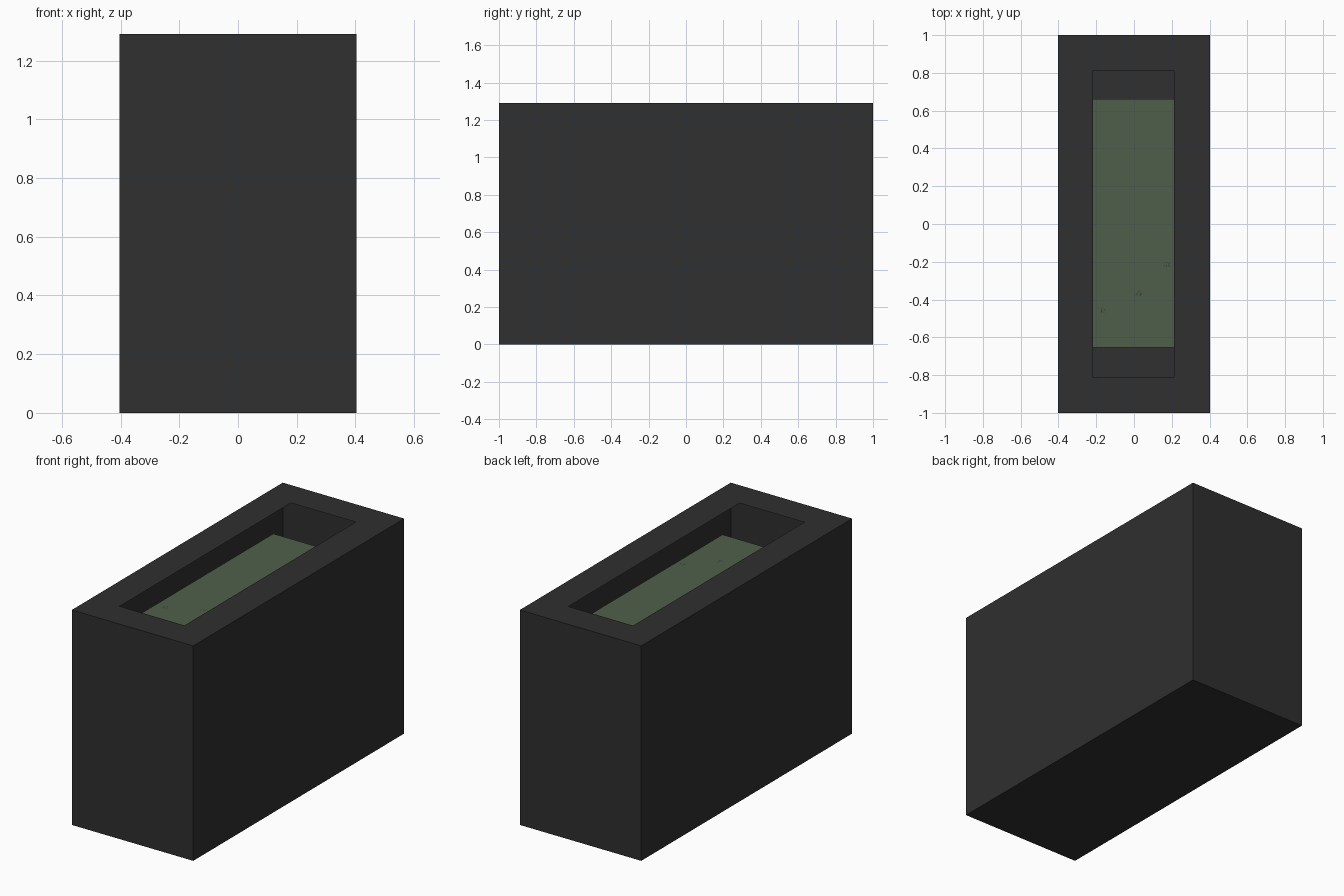
import bpy, bmesh, random
from mathutils import Matrix, Vector

cube = bpy.data.objects.get("Cube")
if cube:
    bpy.data.objects.remove(cube)

HALF_X, HALF_Y, HEIGHT = 0.403, 1.0, 1.29
RIM = 0.188
SOIL_Z = 1.16


def make_material(name, color):
    mat = bpy.data.materials.new(name)
    mat.use_nodes = True
    rgba = (*color, 1.0)
    mat.diffuse_color = rgba
    mat.node_tree.nodes["Principled BSDF"].inputs["Base Color"].default_value = rgba
    return mat


def make_object(name, bm, mat):
    mesh = bpy.data.meshes.new(name)
    bm.to_mesh(mesh)
    bm.free()
    mesh.materials.append(mat)
    obj = bpy.data.objects.new(name, mesh)
    bpy.context.collection.objects.link(obj)
    return obj


charcoal = make_material("charcoal", (0.029, 0.029, 0.029))
moss = make_material("moss green", (0.08, 0.113, 0.068))

# Thin-walled hollow box with a rectangular opening in its flat top
bm = bmesh.new()
bmesh.ops.create_cube(bm, size=1)
bmesh.ops.scale(bm, vec=(2 * HALF_X, 2 * HALF_Y, HEIGHT), verts=bm.verts)
bmesh.ops.translate(bm, vec=(0, 0, HEIGHT / 2), verts=bm.verts)
bm.normal_update()
top = max(bm.faces, key=lambda f: f.calc_center_median().z)
bmesh.ops.inset_individual(bm, faces=[top], thickness=RIM, use_even_offset=True)
bmesh.ops.translate(bm, vec=(-0.002, 0, 0), verts=top.verts)
bmesh.ops.delete(bm, geom=[top], context='FACES_ONLY')
make_object("planter_box", bm, charcoal)

# Flat planting surface just below the opening
bm = bmesh.new()
bmesh.ops.create_grid(bm, x_segments=1, y_segments=1, size=0.5)
bmesh.ops.scale(bm, vec=(0.445, 1.316, 1), verts=bm.verts)
bmesh.ops.translate(bm, vec=(-0.006, 0.003, SOIL_Z), verts=bm.verts)
make_object("planting_surface", bm, moss)

# Tiny sprigs lying on the planting surface
random.seed(3)
for i, (x, y) in enumerate([(0.175, -0.21), (0.03, -0.363), (-0.167, -0.452)]):
    bm = bmesh.new()
    for blade in range(5):
        turn = Matrix.Rotation(random.uniform(-0.6, 0.6), 4, 'Z')
        base = Vector((x + (blade - 2) * 0.006, y, SOIL_Z + 0.002))
        corners = [(-0.001, -0.018, 0), (0.001, -0.018, 0), (0, 0.018, 0)]
        bm.faces.new([bm.verts.new(base + turn @ Vector(c)) for c in corners])
    make_object(f"sprig_{i + 1}", bm, charcoal)
